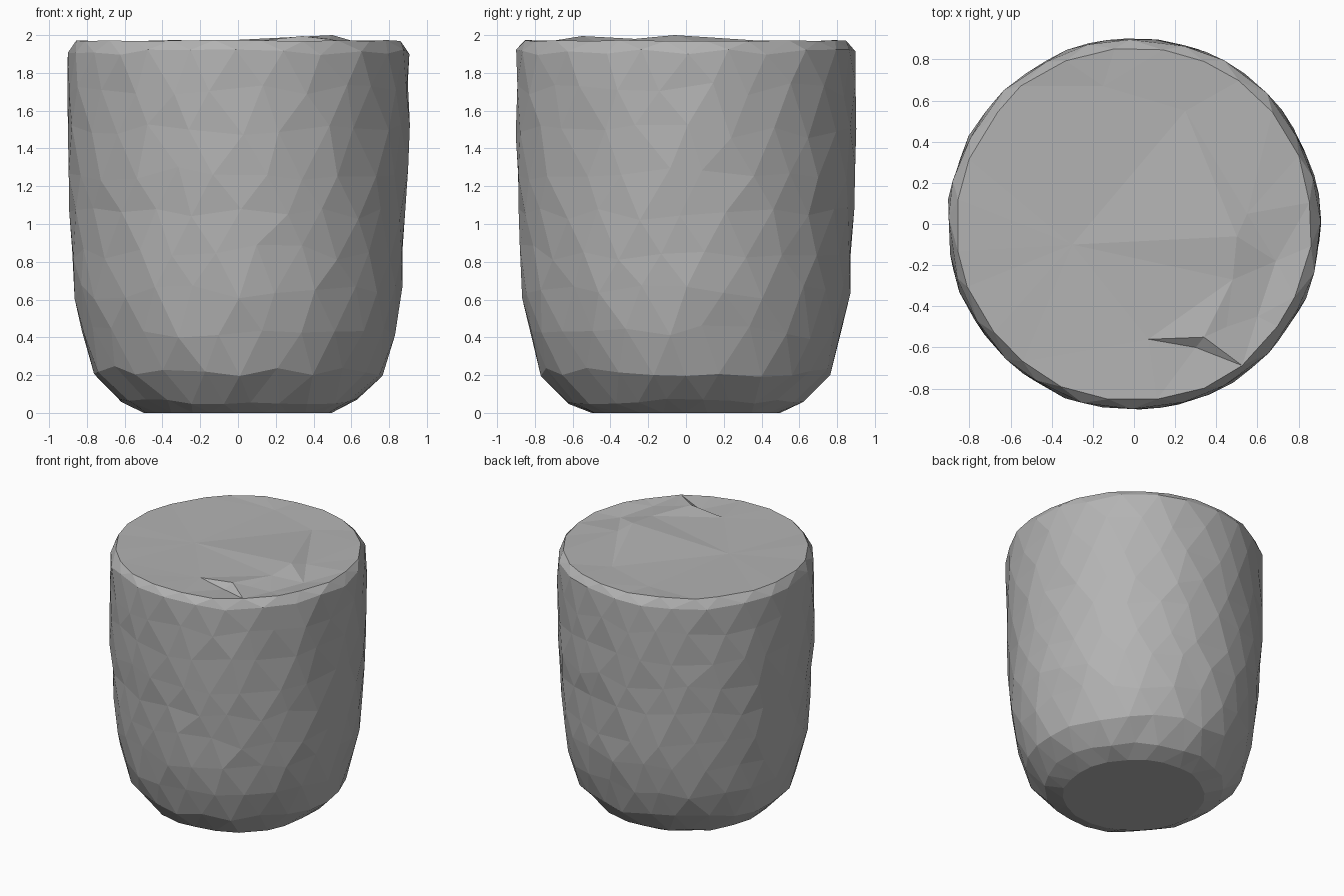
import bpy, bmesh, math, random
from mathutils import Vector
from mathutils.geometry import delaunay_2d_cdt

cube = bpy.data.objects.get("Cube")
if cube:
    bpy.data.objects.remove(cube, do_unlink=True)

random.seed(7)
SIDES = 24

# Plain grey
grey = bpy.data.materials.new("plain_grey")
grey.use_nodes = True
colour = (0.45, 0.45, 0.45, 1)
grey.diffuse_color = colour
grey.node_tree.nodes["Principled BSDF"].inputs["Base Color"].default_value = colour

# Cup profile from base to rim: radius, height, height jitter
profile = [(0.50, 0.01, 0.005), (0.63, 0.06, 0.015), (0.765, 0.22, 0.03),
           (0.83, 0.43, 0.04), (0.865, 0.64, 0.04), (0.88, 0.85, 0.04),
           (0.89, 1.06, 0.04), (0.90, 1.27, 0.04), (0.905, 1.49, 0.04),
           (0.906, 1.71, 0.04), (0.902, 1.91, 0.015), (0.862, 1.97, 0.004)]

# Raised folds and dips in the lid
folds = [(0.50, -0.06, 2.0), (0.55, 0.05, 1.965), (0.48, -0.27, 1.98),
         (0.45, -0.50, 1.975), (0.34, -0.55, 1.995), (0.30, -0.60, 1.95),
         (0.07, -0.56, 1.965), (0.69, -0.18, 1.945), (0.60, -0.45, 1.955),
         (-0.15, 0.67, 1.96), (0.25, 0.55, 1.96), (-0.3, -0.1, 1.96)]

bm = bmesh.new()

# Body rings, staggered and slightly uneven
rings = []
for level, (radius, height, wobble) in enumerate(profile):
    ring = []
    for i in range(SIDES):
        turn = i + 0.5 * (level % 2) + random.uniform(-0.16, 0.16)
        a = math.tau * turn / SIDES
        r = radius + random.uniform(-0.006, 0.006)
        z = height + random.uniform(-wobble, wobble)
        ring.append(bm.verts.new((r * math.cos(a), r * math.sin(a), z)))
    rings.append(ring)

# Triangles between neighbouring rings
for level, (low, high) in enumerate(zip(rings, rings[1:])):
    for i in range(SIDES):
        j = (i + 1) % SIDES
        if level % 2:
            bm.faces.new((low[i], high[j], high[i]))
            bm.faces.new((low[i], low[j], high[j]))
        else:
            bm.faces.new((low[i], low[j], high[i]))
            bm.faces.new((low[j], high[j], high[i]))

# Flat base
for v in rings[0]:
    v.co.z = 0
bm.faces.new(list(reversed(rings[0])))

# Lid with folds, triangulated inside the rim
lid = rings[-1] + [bm.verts.new(p) for p in folds]
flat = [Vector(v.co.xy) for v in lid]
border = [(i, (i + 1) % SIDES) for i in range(SIDES)]
_, _, tris, origins, _, _ = delaunay_2d_cdt(flat, border, [], 1, 1e-5)
for tri in tris:
    bm.faces.new([lid[origins[k][0]] for k in tri])

bmesh.ops.recalc_face_normals(bm, faces=bm.faces)
mesh = bpy.data.meshes.new("cup_body")
bm.to_mesh(mesh)
bm.free()
mesh.materials.append(grey)
cup = bpy.data.objects.new("cup_body", mesh)
bpy.context.collection.objects.link(cup)
